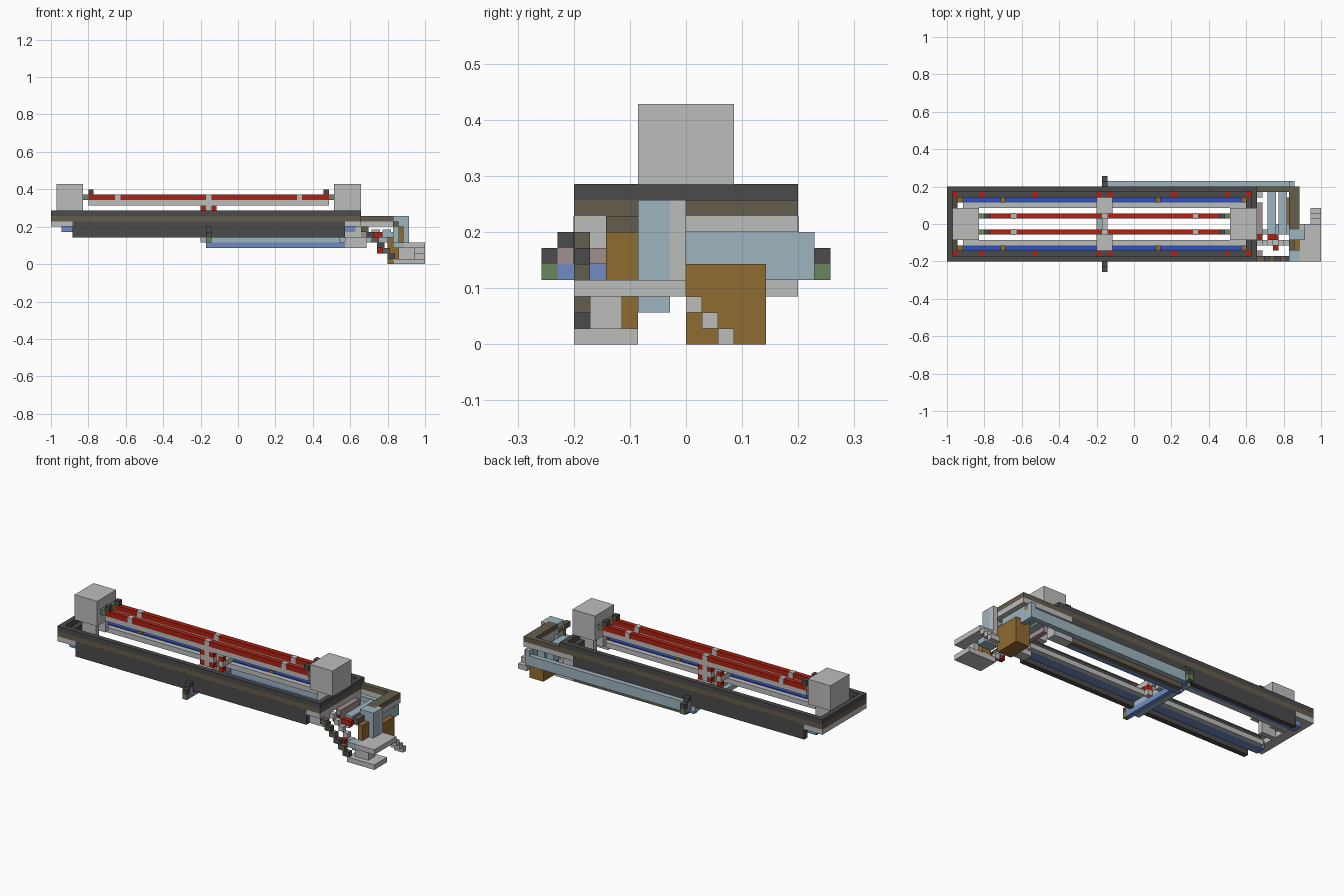
import bpy

if "Cube" in bpy.data.objects:
    bpy.data.objects.remove(bpy.data.objects["Cube"], do_unlink=True)

U = 2 / 70  # one block


def make_material(name, r, g, b):
    mat = bpy.data.materials.new(name)
    mat.use_nodes = True
    mat.diffuse_color = (r, g, b, 1)
    mat.node_tree.nodes["Principled BSDF"].inputs["Base Color"].default_value = (r, g, b, 1)
    return mat


LIGHT_GREY = make_material("light grey", .5, .51, .5)
DARK_GREY = make_material("dark grey", .07, .07, .07)
OLIVE = make_material("olive brown", .13, .11, .075)
PALE_BLUE = make_material("pale blue", .34, .46, .52)
STRONG_BLUE = make_material("strong blue", .03, .08, .48)
SOFT_BLUE = make_material("soft blue", .16, .26, .56)
RED = make_material("red", .42, .015, .006)
OCHRE = make_material("ochre", .28, .15, .03)
GREEN = make_material("green", .14, .24, .11)
MAUVE = make_material("mauve", .36, .28, .28)


def block(name, mat, xs, ys, zs):
    """Box between low and high limits, given in blocks."""
    corners = [(x * U, y * U, z * U) for x in xs for y in ys for z in zs]
    faces = [(0, 1, 3, 2), (4, 6, 7, 5), (0, 4, 5, 1), (2, 3, 7, 6), (0, 2, 6, 4), (1, 5, 7, 3)]
    mesh = bpy.data.meshes.new(name)
    mesh.from_pydata(corners, [], faces)
    mesh.materials.append(mat)
    obj = bpy.data.objects.new(name, mesh)
    bpy.context.collection.objects.link(obj)


def pair(name, mat, xs, ys, zs):
    """The same box on the front and the back side."""
    block("back_" + name, mat, xs, ys, zs)
    block("front_" + name, mat, xs, (-ys[1], -ys[0]), zs)


def ring(name, mat, xs, y, width, zs):
    """Rectangular frame made of four bars."""
    pair(name + "_side", mat, xs, (y - width, y), zs)
    inner = (width - y, y - width)
    block(name + "_left_end", mat, (xs[1] - width, xs[1]), inner, zs)
    block(name + "_right_end", mat, (xs[0], xs[0] + width), inner, zs)


# Long layered frame
ring("frame_base", LIGHT_GREY, (-35, 23), 7, 2, (7, 8))
ring("frame_band", OLIVE, (-35, 23), 7, 1, (8, 9))
ring("frame_rim", DARK_GREY, (-35, 23), 7, 1, (9, 10))
ring("frame_ledge", DARK_GREY, (-34, 22), 6, 1, (8, 9))
pair("skirt_wall", DARK_GREY, (-31, 20), (6, 7.01), (5, 8))
for x in (-34, -29, -19, -7, -5, 7, 17, 21):
    pair("ledge_bolt", RED, (x, x + 1), (5, 6), (9, 9.2))

# Rails inside the frame
pair("inner_rail", SOFT_BLUE, (-33, 22), (4, 6), (6, 7))
pair("rail_top", STRONG_BLUE, (-33, 22), (4, 5), (7, 7.2))
pair("walkway", LIGHT_GREY, (-32, 21), (3, 4), (6, 7))
for x in (-33, -25, 4, 20):
    pair("rail_clip", OCHRE, (x, x + 1), (4, 5), (7, 7.5))
pair("rail_foot", LIGHT_GREY, (20, 23), (4, 6), (5, 7))

# End housings on posts
for x in (-34, 18):
    block("end_housing", LIGHT_GREY, (x, x + 5), (-3, 3), (10, 15))
    pair("housing_post", LIGHT_GREY, (x + 1, x + 4), (1, 2), (7, 10))

# Twin red rods with supports
for start, end in ((-28, -6), (-5, 17)):
    pair("rod", RED, (start, end), (1, 2), (12, 13))
    pair("rod_support", LIGHT_GREY, (start, end), (1, 2), (11, 12))
for x in (-23, 11):
    pair("rod_collar", LIGHT_GREY, (x, x + 1), (.95, 2.05), (11.9, 13.05))
for x, tip in ((-28, -29), (16, 17)):
    pair("rod_stop", DARK_GREY, (x, x + 1), (1, 2), (13, 14))
    pair("rod_tip", GREEN, (tip, tip + 1), (1, 2), (12, 13))

# Central striped columns
pair("middle_column", LIGHT_GREY, (-6, -5), (1, 2), (6, 13))
for x in (-7, -5):
    for z in range(5, 11):
        pair("column_stripe", LIGHT_GREY if z % 2 else RED, (x, x + 1), (1, 2), (z, z + 1))
    pair("column_tie", LIGHT_GREY, (x, x + 1), (2, 5), (7, 8))

# Crossbeam passing below the frame
block("crossbeam_base", SOFT_BLUE, (-6, -5), (-8, 8), (4, 5))
block("crossbeam_top", PALE_BLUE, (-6, -5), (-7, 7), (5, 6))
block("crossbeam_bridge", LIGHT_GREY, (-6, -5), (-6, 6), (7, 8))
block("crossbeam_lip", PALE_BLUE, (-7, -6), (-7, 7), (4, 5))
pair("crossbeam_tip", GREEN, (-6, -5), (8, 9), (4, 5))
pair("crossbeam_cap", DARK_GREY, (-6, -5), (8, 9), (5, 6))
pair("crossbeam_step", DARK_GREY, (-6, -5), (7, 8), (6, 7))
pair("crossbeam_joint", MAUVE, (-6, -5), (7, 8), (5, 6))

# Pipe along the back
block("back_pipe", PALE_BLUE, (-5, 29), (7, 8), (4, 6))
block("back_pipe_inner", PALE_BLUE, (-5, 19), (5, 7), (4, 5))
block("back_pipe_base", SOFT_BLUE, (-6, 20), (5, 6), (3, 4))
block("back_pipe_strip", OLIVE, (-5, 20), (6, 7), (3, 4))
block("pipe_bracket", LIGHT_GREY, (20, 24), (5, 7), (3, 5))

# Arm beyond the left end
block("arm_base", LIGHT_GREY, (23, 31), (6, 7), (7, 8))
block("arm_top", OLIVE, (23, 31), (6, 7), (8, 9))
block("arm_turn_base", LIGHT_GREY, (29, 31), (-1, 6), (7, 8))
block("arm_turn_top", OLIVE, (29, 31), (-1, 6), (8, 9))
block("arm_drop", OLIVE, (29, 30), (-5, -1), (7, 8))
for x in (25, 27):
    block("pipe_run", PALE_BLUE, (x, x + 1.6), (-2, 6), (5, 6.5))
block("pipe_return", PALE_BLUE, (25, 30), (-2, 0), (5, 6))
block("pipe_end", PALE_BLUE, (29, 30), (0, 8), (4, 7))
block("pipe_clip", OCHRE, (29, 30), (6, 7), (6, 7))
block("motor_block", OCHRE, (28, 31), (0, 5), (0, 5))
block("arm_valve", OCHRE, (30, 31), (-5, -3), (3, 7))

# Post and stand
block("blue_post", PALE_BLUE, (29, 32), (-3, -1), (4, 9))
block("grey_post", LIGHT_GREY, (31, 32), (-1, 0), (4, 9))
block("stand_plate", LIGHT_GREY, (31, 35), (-7, 0), (3, 4))
block("stand_pillar", LIGHT_GREY, (30, 33), (-6, -4), (1, 3))
block("stand_valve", OCHRE, (30, 32), (-4, -3), (1, 3))
block("stand_base", LIGHT_GREY, (29, 35), (-7, -3), (0, 1))
block("stand_pipe", PALE_BLUE, (29, 31), (-7, -5), (3, 4))
block("stand_support", PALE_BLUE, (30, 33), (-3, -1), (2, 3))
for i in range(3):
    block("stand_stair", LIGHT_GREY, (33, 35), (i, i + 1), (2 - i, 3 - i))

# Diagonal chain stepping down at the front
for i in range(6):
    block("chain_link", DARK_GREY if i % 2 else OLIVE, (23 + i, 24.4 + i), (-7, -6), (6 - i, 7 - i))
    block("chain_guide", LIGHT_GREY, (23 + i, 24 + i), (-4, -3), (6 - i, 7 - i))

# Small fittings beside the frame end
block("end_fitting", MAUVE, (23, 24), (-2, 4), (5, 7))
block("end_fitting_cap", RED, (23, 24), (-3, -2), (5, 6))
block("pipe_handle", RED, (25, 27), (-3, -2), (5, 6))
block("chain_marker", RED, (26, 27), (-5, -4), (2, 3))
block("front_fitting", MAUVE, (22, 24), (-6, -5), (5, 6))
block("front_link", PALE_BLUE, (24, 26), (-2, -1), (4, 5))
